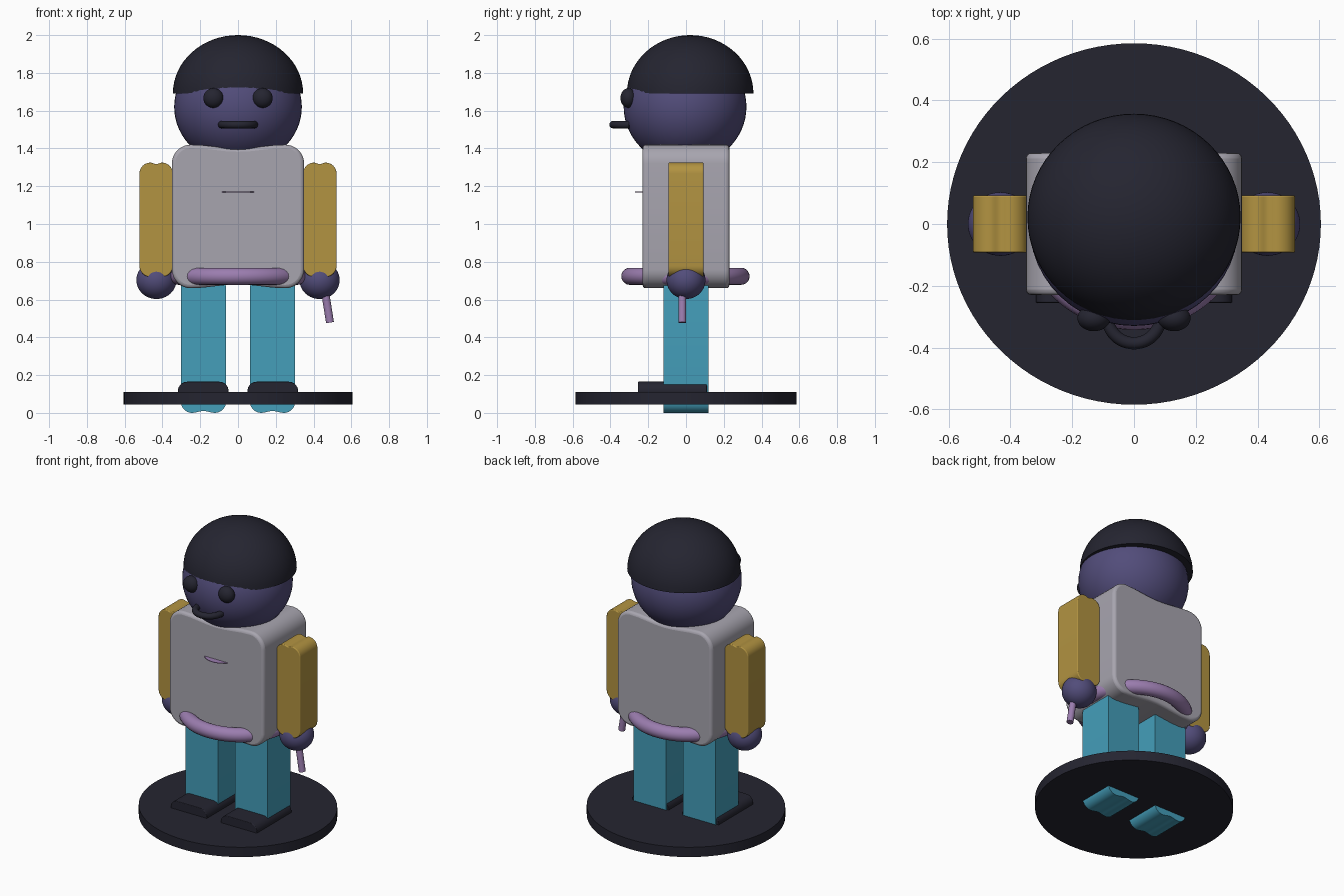
import bpy, bmesh, math
from mathutils import Vector

cube = bpy.data.objects.get("Cube")
if cube:
    bpy.data.objects.remove(cube, do_unlink=True)


def material(name, rgb):
    m = bpy.data.materials.new(name)
    m.use_nodes = True
    col = (*rgb, 1)
    m.diffuse_color = col
    m.node_tree.nodes["Principled BSDF"].inputs["Base Color"].default_value = col
    return m


DARK = material("charcoal", (0.018, 0.018, 0.03))
SKIN = material("indigo", (0.084, 0.073, 0.195))
GREY = material("light grey", (0.39, 0.376, 0.43))
GOLD = material("ochre", (0.445, 0.292, 0.053))
TEAL = material("teal", (0.058, 0.342, 0.491))
LILAC = material("lilac", (0.328, 0.205, 0.429))


def finish(name, mat, angle=40):
    ob = bpy.context.object
    ob.name = name
    ob.data.materials.append(mat)
    bpy.ops.object.shade_smooth_by_angle(angle=math.radians(angle))
    return ob


def add_mesh(name, bm, mat, angle=40):
    bmesh.ops.recalc_face_normals(bm, faces=bm.faces)
    me = bpy.data.meshes.new(name)
    bm.to_mesh(me)
    bm.free()
    ob = bpy.data.objects.new(name, me)
    bpy.context.collection.objects.link(ob)
    bpy.ops.object.select_all(action="DESELECT")
    ob.select_set(True)
    bpy.context.view_layer.objects.active = ob
    return finish(name, mat, angle)


def ball(name, loc, radii, mat):
    bpy.ops.mesh.primitive_uv_sphere_add(segments=48, ring_count=32, location=loc)
    bpy.context.object.scale = radii
    return finish(name, mat)


def cylinder(name, loc, radii, depth, mat, sides=96):
    bpy.ops.mesh.primitive_cylinder_add(vertices=sides, depth=depth, location=loc)
    bpy.context.object.scale = (*radii, 1)
    return finish(name, mat)


def slab(name, x, y, z, radius, dip, mat, bevel=0.0):
    """Rounded front outline with a shallow dip in its ends, extruded in depth."""
    x0, x1 = x
    z0, z1 = z
    mid, half = (x0 + x1) / 2, (x1 - x0) / 2
    pts = []
    # quarter arc, then a soft slope to the middle, for one top half
    for i in range(9):
        a = math.pi / 2 * i / 8
        pts.append((half - radius + radius * math.cos(a), radius * (1 - math.sin(a))))
    inner = half - radius
    for t in (0.75, 0.5, 0.25, 0):
        pts.append((inner * t, dip * (1 + math.cos(math.pi * t)) / 2))
    top = [(mid + u, z1 - d) for u, d in pts]
    top += [(mid - u, z1 - d) for u, d in pts[-2::-1]]
    bottom = [(mid - u, z0 + d) for u, d in pts]
    bottom += [(mid + u, z0 + d) for u, d in pts[-2::-1]]
    bm = bmesh.new()
    face = bm.faces.new([bm.verts.new((u, y[0], w)) for u, w in top + bottom])
    ext = bmesh.ops.extrude_face_region(bm, geom=[face])
    new = [v for v in ext["geom"] if isinstance(v, bmesh.types.BMVert)]
    bmesh.ops.translate(bm, verts=new, vec=(0, y[1] - y[0], 0))
    ob = add_mesh(name, bm, mat)
    if bevel:
        mod = ob.modifiers.new("soft_edges", "BEVEL")
        mod.width = bevel
        mod.segments = 3
        mod.limit_method = "ANGLE"
        mod.angle_limit = math.radians(60)
    return ob


# Base and torso
cylinder("base_disc", (0, 0, 0.077), (0.605, 0.585), 0.065, DARK)
slab("torso", (-0.35, 0.35), (-0.23, 0.23), (0.66, 1.42), 0.1, 0.02, GREY, 0.018)

# Limbs
for s, side in ((1, "left"), (-1, "right")):
    def span(a, b):
        return tuple(sorted((s * a, s * b)))
    slab(side + "_arm", span(0.345, 0.522), (-0.092, 0.092), (0.72, 1.325),
         0.058, 0.008, GOLD, 0.005)
    ball(side + "_hand", (s * 0.432, 0, 0.703), (0.106, 0.103, 0.1), SKIN)
    slab(side + "_leg", span(0.063, 0.303), (-0.12, 0.12), (0, 0.72),
         0.06, 0.01, TEAL)
    slab(side + "_shoe", span(0.05, 0.318), (-0.255, 0.11), (0.065, 0.165),
         0.049, 0, DARK, 0.004)
    ball(side + "_eye", (s * 0.13, -0.305, 1.667), (0.053, 0.042, 0.052), DARK)

# Belt ring showing through the torso on every side
bpy.ops.mesh.primitive_torus_add(major_segments=72, minor_segments=20, location=(0, -0.003, 0.723),
                                 major_radius=0.3, minor_radius=0.045)
bpy.context.object.scale = (1.05, 0.985, 1)
finish("belt", LILAC)

# Thin chest trim
cylinder("chest_trim", (0, -0.175, 1.17), (0.105, 0.095), 0.004, LILAC, 48)

# Rod held in the left hand
rod_top, rod_end = Vector((0.455, -0.02, 0.68)), Vector((0.487, -0.02, 0.478))
axis = rod_end - rod_top
bpy.ops.mesh.primitive_cylinder_add(vertices=24, radius=0.021, depth=axis.length,
                                    location=(rod_top + rod_end) / 2)
bpy.context.object.rotation_euler = axis.to_track_quat("Z", "Y").to_euler()
finish("held_rod", LILAC)

# Head
ball("head", (0, -0.005, 1.62), (0.338, 0.325, 0.31), SKIN)

# Hair: upper half of a ball, closed underneath
bm = bmesh.new()
bmesh.ops.create_uvsphere(bm, u_segments=64, v_segments=32, radius=1)
bmesh.ops.bisect_plane(bm, geom=bm.verts[:] + bm.edges[:] + bm.faces[:], plane_co=(0, 0, 0),
                       plane_no=(0, 0, 1), clear_inner=True, dist=0.001)
bmesh.ops.holes_fill(bm, edges=[e for e in bm.edges if e.is_boundary], sides=0)
hair = add_mesh("hair", bm, DARK)
hair.location = (0, 0.022, 1.69)
hair.scale = (0.345, 0.335, 0.31)

# Mouth: forward-bowed tube
curve = bpy.data.curves.new("mouth", "CURVE")
curve.dimensions = "3D"
curve.bevel_depth = 0.02
curve.bevel_resolution = 4
curve.use_fill_caps = True
path = curve.splines.new("POLY")
path.points.add(24)
for i, p in enumerate(path.points):
    a = math.pi * i / 24
    p.co = (0.086 * math.cos(a), -0.3 - 0.086 * math.sin(a), 1.526, 1)
mouth = bpy.data.objects.new("mouth", curve)
bpy.context.collection.objects.link(mouth)
curve.materials.append(DARK)
